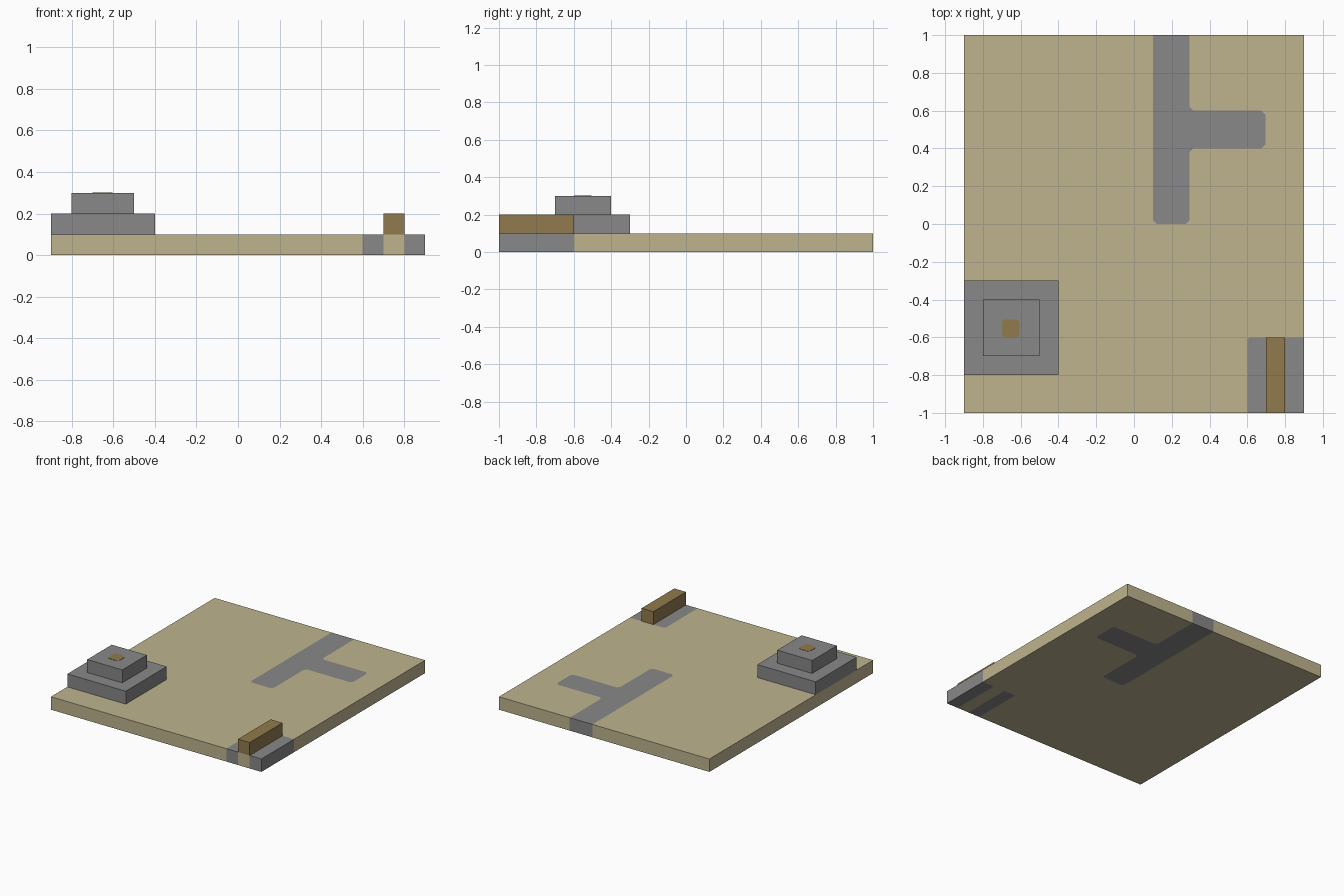
import bpy
import bmesh

cube = bpy.data.objects.get("Cube")
if cube:
    bpy.data.objects.remove(cube, do_unlink=True)


def material(name, rgb):
    mat = bpy.data.materials.new(name)
    mat.use_nodes = True
    mat.diffuse_color = (*rgb, 1)
    mat.node_tree.nodes["Principled BSDF"].inputs["Base Color"].default_value = (*rgb, 1)
    return mat


sand = material("sand", (0.52, 0.456, 0.275))
stone = material("stone grey", (0.246, 0.246, 0.246))
wood = material("wood brown", (0.283, 0.195, 0.074))


def prism(name, regions, z0, z1, mats):
    """Extrude adjoining flat (outline, material index) regions into one solid."""
    bm = bmesh.new()
    for outline, index in regions:
        face = bm.faces.new([bm.verts.new((x, y, z0)) for x, y in outline])
        face.material_index = index
    bmesh.ops.remove_doubles(bm, verts=bm.verts, dist=0.0005)
    bottom = list(bm.faces)
    new = bmesh.ops.extrude_face_region(bm, geom=bottom, use_keep_orig=True)["geom"]
    bmesh.ops.translate(bm, vec=(0, 0, z1 - z0),
                        verts=[g for g in new if isinstance(g, bmesh.types.BMVert)])
    # Each wall takes the colour of the region it borders
    flat = set(bottom)
    for face in bm.faces:
        for edge in face.edges:
            for other in edge.link_faces:
                if other in flat and face not in flat:
                    face.material_index = other.material_index
    for face, (_, index) in zip(bottom, regions):
        face.material_index = index
    bmesh.ops.recalc_face_normals(bm, faces=bm.faces)
    mesh = bpy.data.meshes.new(name)
    bm.to_mesh(mesh)
    bm.free()
    for mat in mats:
        mesh.materials.append(mat)
    obj = bpy.data.objects.new(name, mesh)
    bpy.context.collection.objects.link(obj)
    return obj


def rect(x0, x1, y0, y1):
    return [(x0, y0), (x1, y0), (x1, y1), (x0, y1)]


def cut_corner(p, a, b, size):
    """Replace corner p by two points lying toward neighbours a and b."""
    out = []
    for q in (a, b):
        dx, dy = q[0] - p[0], q[1] - p[1]
        length = (dx * dx + dy * dy) ** 0.5
        out.append((p[0] + dx / length * size, p[1] + dy / length * size))
    return out


def soften(points, size, closed=True):
    out = []
    last = len(points) - 1
    for i, p in enumerate(points):
        if not closed and i in (0, last):
            out.append(p)
        else:
            out += cut_corner(p, points[i - 1], points[(i + 1) % len(points)], size)
    return out


# Ground slab: the paths open on its edges, so every region is a simple outline
path = soften([(0.1, 1), (0.1, 0), (0.295, 0), (0.295, 0.4), (0.695, 0.4),
               (0.695, 0.6), (0.295, 0.6), (0.295, 1)], 0.02, closed=False)
left_strip = [(0.6, -1), (0.6, -0.61), (0.61, -0.6), (0.7, -0.6), (0.7, -1)]
right_strip = [(0.8, -1), (0.8, -0.6), (0.9, -0.6), (0.9, -1)]
ground = ([(-0.9, -1)] + left_strip + right_strip[:3]
          + [(0.9, 1)] + path[::-1] + [(-0.9, 1)])
prism("ground_slab", [(ground, 0), (path, 1), (left_strip, 1), (right_strip, 1)],
      0, 0.1, [sand, stone])

# Stepped stone plinth with a small wooden inlay on top
prism("plinth_lower_step", [(rect(-0.9, -0.4, -0.8, -0.3), 0)], 0.1, 0.2, [stone])
prism("plinth_upper_step", [(rect(-0.8, -0.5, -0.7, -0.4), 0)], 0.2, 0.3, [stone])
prism("plinth_inlay", [(soften(rect(-0.7, -0.605, -0.6, -0.505), 0.015), 0)],
      0.299, 0.302, [wood])

# Wooden beam between the stone strips
prism("wooden_beam", [(rect(0.7, 0.8, -1, -0.6), 0)], 0.1, 0.2, [wood])
